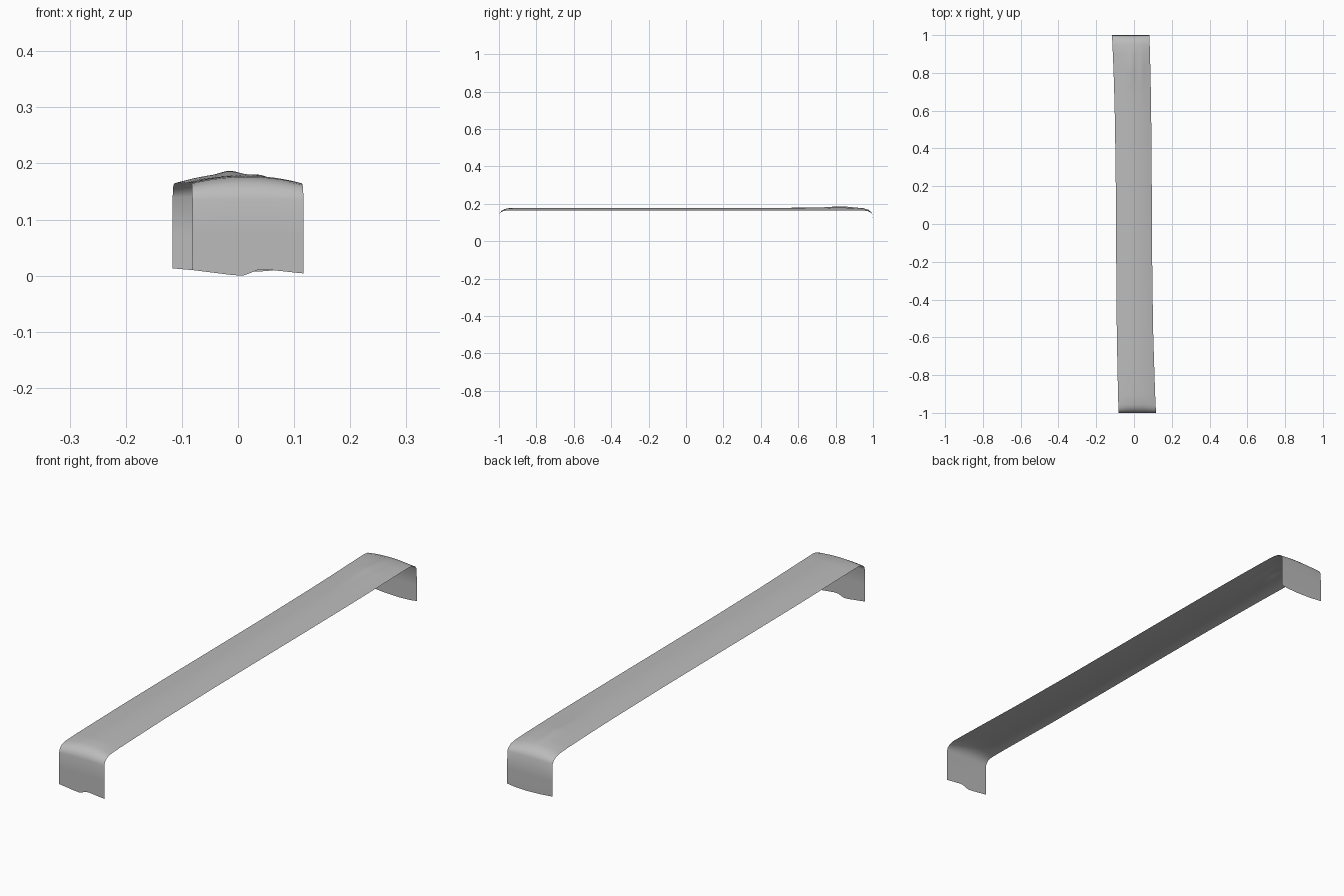
import bpy, bmesh, math

cube = bpy.data.objects.get("Cube")
if cube:
    bpy.data.objects.remove(cube)

COLUMNS = 24

# Profile along the length: y, edge height, crown height at the centre line
profile = [(-1.0, 0.075, 0), (-1.0, 0.135, 0.001), (-0.996, 0.147, 0.003),
           (-0.986, 0.157, 0.006), (-0.972, 0.162, 0.009),
           (-0.955, 0.164, 0.012), (-0.9, 0.165, 0.013),
           (-0.6, 0.165, 0.013), (-0.3, 0.165, 0.012), (0, 0.165, 0.012),
           (0.3, 0.165, 0.013), (0.6, 0.165, 0.014), (0.72, 0.165, 0.015),
           (0.8, 0.165, 0.016), (0.84, 0.165, 0.016), (0.9, 0.165, 0.014),
           (0.95, 0.164, 0.012), (0.975, 0.16, 0.008),
           (0.99, 0.152, 0.004), (0.998, 0.14, 0.001), (1.0, 0.075, 0)]


def interpolate(points, x):
    """Linear interpolation through a short list of points."""
    for (x0, z0), (x1, z1) in zip(points, points[1:]):
        if x <= x1:
            return z0 + (z1 - z0) * max(x - x0, 0) / (x1 - x0)
    return points[-1][1]


def sideways(y, t):
    """The strip is slightly skewed and a touch narrower in the middle."""
    half = 0.095 + 0.004 * y * y
    centre = -0.005 * y - 0.0125 * y ** 3
    return centre + t * half


def surface_height(x, y, edge, crown, t):
    dents = 0.006 * math.exp(-((x + 0.015) / 0.02) ** 2)
    dents += 0.003 * math.exp(-((x - 0.04) / 0.015) ** 2)
    return edge + crown * (1 - t * t) + dents * math.exp(-((y - 0.83) / 0.06) ** 2)


# Uneven lower edges of the two end flaps
front_hem = [(-0.082, 0.01), (-0.01, 0.001), (0.01, 0), (0.035, 0.01),
             (0.05, 0.011), (0.115, 0.004)]
back_hem = [(-0.117, 0.013), (-0.06, 0.008), (0, 0.006), (0.05, 0.008), (0.082, 0.012)]

# Bent strip: one continuous sheet from hem to hem
bm = bmesh.new()
ts = [2 * i / COLUMNS - 1 for i in range(COLUMNS + 1)]
rows = []


def add_row(y, height):
    rows.append([bm.verts.new((sideways(y, t), y, height(sideways(y, t), t))) for t in ts])


add_row(-1, lambda x, t: interpolate(front_hem, x))
for y, edge, crown in profile:
    add_row(y, lambda x, t: surface_height(x, y, edge, crown, t))
add_row(1, lambda x, t: interpolate(back_hem, x))

for lower, upper in zip(rows, rows[1:]):
    for i in range(COLUMNS):
        bm.faces.new((lower[i], lower[i + 1], upper[i + 1], upper[i]))

mesh = bpy.data.meshes.new("bent_strip")
bm.to_mesh(mesh)
bm.free()
strip = bpy.data.objects.new("bent_strip", mesh)
bpy.context.collection.objects.link(strip)

# Plain grey
grey = bpy.data.materials.new("plain_grey")
grey.use_nodes = True
colour = (0.5, 0.5, 0.5, 1)
grey.diffuse_color = colour
grey.node_tree.nodes["Principled BSDF"].inputs["Base Color"].default_value = colour
mesh.materials.append(grey)

bpy.ops.object.select_all(action="DESELECT")
strip.select_set(True)
bpy.context.view_layer.objects.active = strip
bpy.ops.object.shade_smooth_by_angle(angle=math.radians(40))
